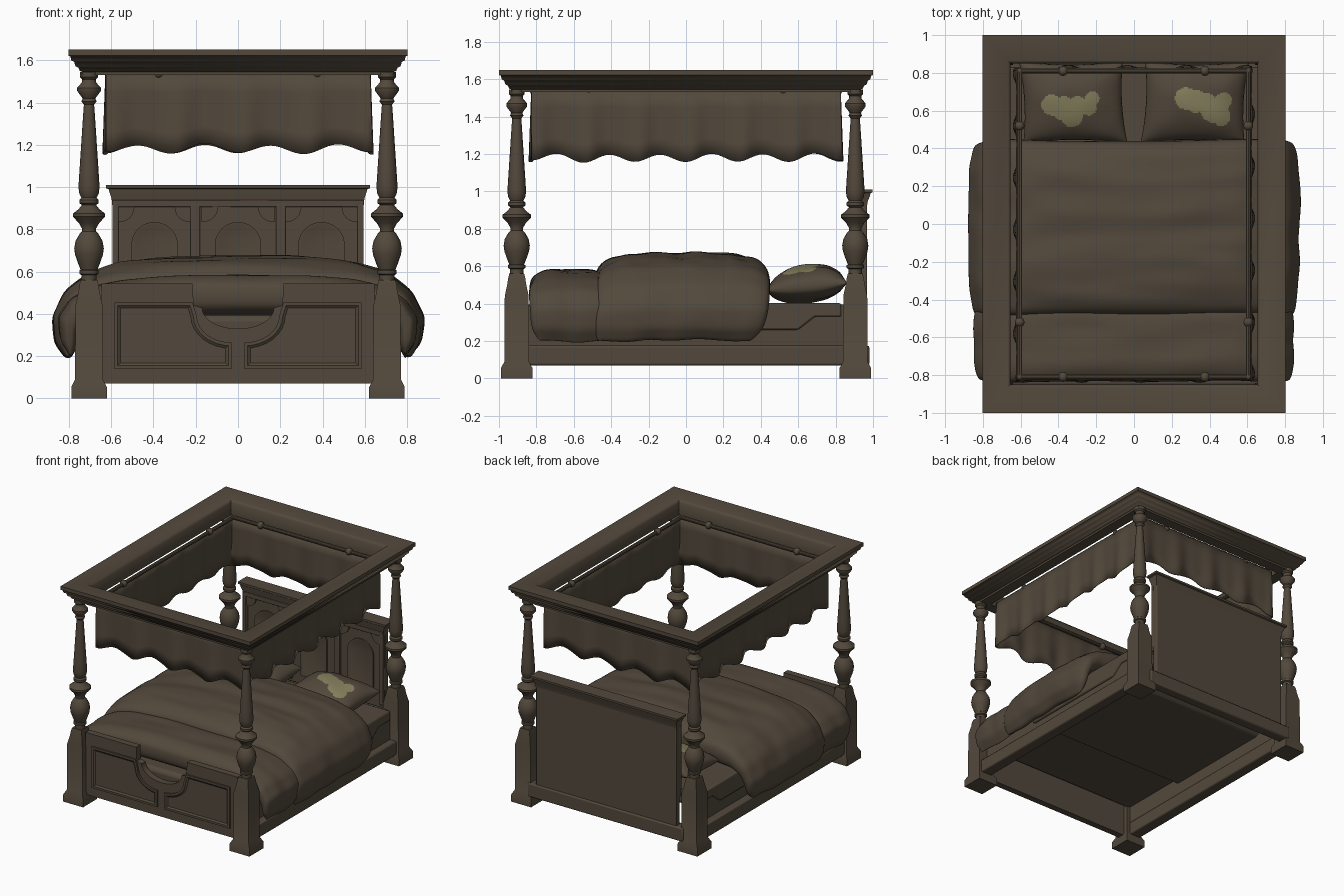
import bpy, bmesh, math
from mathutils import Vector, noise

if "Cube" in bpy.data.objects:
    bpy.data.objects.remove(bpy.data.objects["Cube"])

def material(name, rgb):
    m = bpy.data.materials.new(name)
    m.diffuse_color = (*rgb, 1)
    m.use_nodes = True
    m.node_tree.nodes["Principled BSDF"].inputs["Base Color"].default_value = m.diffuse_color
    return m

BROWN = material("dark brown", (0.086, 0.066, 0.045))
TAN = material("pale olive patch", (0.235, 0.215, 0.110))

def finish(name, bm, angle=35, bevel=0, subsurf=0):
    bmesh.ops.remove_doubles(bm, verts=bm.verts, dist=1e-5)
    bmesh.ops.recalc_face_normals(bm, faces=bm.faces)
    me = bpy.data.meshes.new(name)
    bm.to_mesh(me)
    bm.free()
    me.materials.append(BROWN)
    me.shade_smooth()
    me.set_sharp_from_angle(angle=math.radians(angle))
    ob = bpy.data.objects.new(name, me)
    bpy.context.collection.objects.link(ob)
    if bevel:
        b = ob.modifiers.new("bevel", 'BEVEL')
        b.width, b.segments = bevel, 2
    if subsurf:
        ob.modifiers.new("subsurf", 'SUBSURF').levels = subsurf
        ob.modifiers["subsurf"].render_levels = subsurf
    return ob

def loft(bm, rings, wrap=False, cap=True, closed=True):
    vs = [[bm.verts.new(p) for p in r] for r in rings]
    n = len(vs[0])
    for i in range(len(vs) if wrap else len(vs) - 1):
        a, b = vs[i], vs[(i + 1) % len(vs)]
        for j in range(n if closed else n - 1):
            k = (j + 1) % n
            bm.faces.new((a[j], a[k], b[k], b[j]))
    if cap and not wrap:
        bm.faces.new(vs[0])
        bm.faces.new(vs[-1])

def box(name, x0, x1, y0, y1, z0, z1, bevel=0.006):
    bm = bmesh.new()
    loft(bm, [[(x0, y0, z), (x1, y0, z), (x1, y1, z), (x0, y1, z)] for z in (z0, z1)])
    return finish(name, bm, bevel=bevel)

def plate(name, pts, y_front, depth, inset=0, sink=0):
    """Extruded outline in the xz plane, optionally with a sunken field."""
    bm = bmesh.new()
    back = [bm.verts.new((x, y_front + depth, z)) for x, z in pts]
    front = [bm.verts.new((x, y_front, z)) for x, z in pts]
    n = len(pts)
    bm.faces.new(back)
    f = bm.faces.new(front)
    for i in range(n):
        bm.faces.new((back[i], back[(i + 1) % n], front[(i + 1) % n], front[i]))
    bmesh.ops.recalc_face_normals(bm, faces=bm.faces)
    if inset:
        bmesh.ops.inset_region(bm, faces=[f], thickness=inset, use_even_offset=True)
        bmesh.ops.inset_region(bm, faces=[f], thickness=0.012, depth=-sink, use_even_offset=True)
    return finish(name, bm, angle=25)

def lathe(bm, cx, cy, prof, n, turn=0.0, grow=1.0):
    loft(bm, [[(cx + grow * r * math.cos(turn + math.tau * i / n),
                cy + grow * r * math.sin(turn + math.tau * i / n), z) for i in range(n)] for r, z in prof])

# Four posts: square foot below, turned column above
FOOT = [(.084, 0), (.084, .055), (.066, .09), (.064, .44), (.049, .51), (.047, .53), (.040, .56)]
TURN = [(.036, .55), (.036, .585), (.046, .59), (.046, .605), (.040, .61), (.052, .64), (.066, .68), (.070, .71),
        (.064, .745), (.044, .78), (.034, .79), (.034, .805), (.048, .83), (.076, .86), (.076, .875),
        (.050, .895), (.034, .915), (.046, .925), (.046, .94), (.036, .95), (.046, .97), (.050, 1.0),
        (.045, 1.08), (.026, 1.37), (.024, 1.39), (.036, 1.405), (.030, 1.42), (.056, 1.455), (.056, 1.47),
        (.034, 1.495), (.032, 1.51), (.042, 1.52), (.042, 1.545)]
for sx in (-1, 1):
    for sy in (-1, 1):
        bm = bmesh.new()
        lathe(bm, sx * .705, sy * .905, FOOT, 4, math.pi / 4, math.sqrt(2))
        lathe(bm, sx * .705, sy * .905, TURN, 16)
        finish("post", bm, angle=40)

# Canopy cornice: one moulding profile swept round four mitred corners
CORNICE = [(0, 1.65), (0, 1.622), (.010, 1.618), (.014, 1.60), (.028, 1.592), (.034, 1.572), (.048, 1.565),
           (.054, 1.55), (.066, 1.545), (.066, 1.53), (.150, 1.53), (.150, 1.625), (.135, 1.645)]
bm = bmesh.new()
loft(bm, [[(sx * (.803 - d), sy * (1 - d), z) for d, z in CORNICE]
          for sx, sy in ((-1, -1), (1, -1), (1, 1), (-1, 1))], wrap=True)
finish("canopy_frame", bm, angle=60)

# Curtain rods with round beads under the cornice
def rod(name, a, b, r):
    a, b = Vector(a), Vector(b)
    bm = bmesh.new()
    geo = bmesh.ops.create_cone(bm, cap_ends=True, segments=10, radius1=r, radius2=r, depth=(b - a).length)
    rot = (b - a).to_track_quat('Z', 'Y').to_matrix()
    for v in geo['verts']:
        v.co = rot @ v.co + (a + b) / 2
    return finish(name, bm)

def bead(name, x, y, r):
    bm = bmesh.new()
    for v in bmesh.ops.create_uvsphere(bm, u_segments=12, v_segments=8, radius=r)['verts']:
        v.co += Vector((x, y, RZ))
    return finish(name, bm)

RX, RY, RZ = .605, .81, 1.54
for s in (-1, 1):
    rod("side_rod", (s * RX, -RY, RZ), (s * RX, RY, RZ), .014)
    rod("end_rod", (-RX, s * RY, RZ), (RX, s * RY, RZ), .014)
    for t in (-1, 1):
        bead("side_bead", s * RX, t * .52, .026)
        bead("end_bead", s * .375, t * RY, .026)
        bead("corner_bead", s * RX, t * RY, .016)

# Valance cloth hanging all round from the rods
VX, VY = .625, .825
path = []
for p, q, nrm, waves, n in (((-VX, -VY), (VX, -VY), (0, -1), 4, 64), ((VX, -VY), (VX, VY), (1, 0), 6, 88),
                            ((VX, VY), (-VX, VY), (0, 1), 4, 64), ((-VX, VY), (-VX, -VY), (-1, 0), 6, 88)):
    for i in range(n):
        t = i / n
        path.append((p[0] + (q[0] - p[0]) * t, p[1] + (q[1] - p[1]) * t, nrm, t * waves * math.tau))
bm = bmesh.new()
rings = []
for x, y, nrm, ph in path:
    out = .010 * math.sin(ph + 1) + .004 * math.sin(2 * ph)
    wob = noise.noise((x * 3, y * 3, 0))
    low = 1.18 - .02 * math.cos(ph) + .015 * wob
    rings.append([(x + nrm[0] * out * (.2 + k), y + nrm[1] * out * (.2 + k), 1.54 + (low - 1.54) * k)
                  for k in (0, .25, .5, .75, 1)])
loft(bm, rings, wrap=True, closed=False)
ob = finish("valance", bm, angle=70)
ob.modifiers.new("thickness", 'SOLIDIFY').thickness = .006

# Bed frame rails, open underneath up to the mattress
for s in (-1, 1):
    x0, x1 = sorted((s * .665, s * .755))
    box("side_rail", x0, x1, -.86, .86, .07, .175, .01)
    x0, x1 = sorted((s * .665, s * .70))
    box("mattress_side", x0, x1, -.87, .88, .165, .38, .01)
box("head_rail", -.66, .66, .90, .98, .07, .175, .01)
box("mattress", -.70, .70, -.87, .88, .30, .395, .03)

# Tucked sheet with a slanted lower edge
SHEET = [(-.3, .26), (.6, .26), (.69, .33), (.83, .33), (.83, .402), (-.3, .402)]
bm = bmesh.new()
loft(bm, [[(x, y, z) for y, z in SHEET] for x in (-.714, .714)])
finish("sheet", bm, bevel=.01)

# Headboard: board, cornice, stiles and arched panels
box("headboard", -.595, .595, .925, .968, .10, .94)
bm = bmesh.new()
loft(bm, [[(-w, .945 - a, z), (w, .945 - a, z), (w, .965 + c, z), (-w, .965 + c, z)]
          for w, a, c, z in ((.595, .035, .002, .915), (.598, .038, .006, .945), (.608, .046, .018, .975),
                             (.612, .048, .022, .99), (.625, .055, .033, .995), (.625, .055, .033, 1.01))])
finish("headboard_cornice", bm, angle=20)
for x0, x1 in ((-.595, -.565), (-.225, -.18), (.18, .225), (.565, .595)):
    box("headboard_stile", x0, x1, .903, .93, .38, .92, .005)
box("headboard_top_rail", -.595, .595, .904, .93, .905, .94, .004)
for cx in (-.395, 0, .395):
    arch = [(cx + .11 * math.cos(math.pi * i / 20), .725 + .11 * math.sin(math.pi * i / 20)) for i in range(21)]
    plate("arched_panel", [(cx - .11, .42), (cx + .11, .42)] + arch, .914, .02, .012, .005)
    # small corner brackets at the top of each panel
    for s in (-1, 1):
        curve = [(cx + s * (.165 - .07 * math.sin(a)), .835 + .07 * (1 - math.cos(a)))
                 for a in [math.pi / 2 * i / 6 for i in range(7)]]
        plate("panel_bracket", [(cx + s * .172, .835)] + curve + [(cx + s * .172, .908)], .912, .02)

# Footboard with scooped top and two sunken panels
scoop = [(.17 * math.cos(a), .43 - .10 * math.sin(a)) for a in [math.pi * i / 24 for i in range(25)]]
plate("footboard", [(-.645, .07), (.645, .07), (.645, .545), (.215, .545), (.21, .44)] + scoop
      + [(-.21, .44), (-.215, .545), (-.645, .545)], -.925, .05)
edge = [(.03 + .165 * math.sin(a), .265 + .125 * (1 - math.cos(a))) for a in [math.pi / 2 * i / 8 for i in range(9)]]
for s in (-1, 1):
    pts = [(.585, .14), (.03, .14)] + edge + [(.215, .455), (.585, .455)]
    plate("footboard_panel", [(s * x, z) for x, z in pts], -.938, .02, .016, .009)

# Puffy covers: thick cross-section lofted along y, with rounded ends and creases
OUTER = [(0, .675), (.3, .668), (.55, .645), (.70, .60), (.82, .51), (.88, .38), (.87, .27), (.82, .20)]
INNER = [(0, .39), (.3, .39), (.55, .39), (.69, .39), (.735, .36), (.755, .30), (.76, .25), (.79, .20)]
def sample(tab, u):
    f = min(abs(u), 1) * (len(tab) - 1)
    i = min(int(f), len(tab) - 2)
    p = Vector(tab[i]).lerp(Vector(tab[i + 1]), f - i)
    return Vector((math.copysign(p.x, u), p.y))

def cover(name, y0, y1, kz, kx, pull0, pull1, seed):
    bm = bmesh.new()
    rings, rows, cols = [], 44, 48
    for r in range(rows + 1):
        t = -math.cos(math.pi * r / rows) * .6 + (2 * r / rows - 1) * .4
        e = max(1 - abs(t) ** 4, 0) ** .4
        top, under = [], []
        for c in range(cols + 1):
            u = 2 * c / cols - 1
            o, i = sample(OUTER, u), sample(INNER, u)
            o.x *= kx
            o.y = .39 + (o.y - .39) * kz if o.y > .39 else o.y
            y = (y0 + y1) / 2 + t * (y1 - y0) / 2 * (1 - (pull0 if t < 0 else pull1) * abs(u) ** 6)
            y += .02 * noise.noise((u * 3, seed, t)) * abs(t)
            side = max(0, abs(u) - .5) * 2
            crease = noise.noise((o.x * 2.2 + seed, y * 9, o.y * 3))
            swell = 1 + (.12 + .10 * side) * crease + .05 * noise.noise((u * 9, y * 8, seed))
            if abs(u) > .95:
                swell = 1
            m = i.lerp(o, .5)
            a, b = m + (o - m) * e * swell, m + (i - m) * e
            hem = .015 * noise.noise((u, y * 6, seed)) * side
            top.append((a.x, y, a.y + hem))
            under.append((b.x, y, b.y + hem))
        rings.append(top + under[::-1])
    loft(bm, rings, cap=False)
    return finish(name, bm, angle=180, subsurf=1)

cover("duvet", -.485, .445, 1, 1, .02, .22, 1.7)
cover("foot_blanket", -.835, -.40, .68, .965, .22, .05, 5.2)

# Pillows with an irregular pale patch on top
SPOTS = {-1: [(-.435, .63, .055), (-.37, .61, .065), (-.33, .57, .058), (-.30, .62, .055), (-.24, .62, .045),
              (-.22, .665, .038)],
         1: [(.275, .665, .058), (.33, .65, .06), (.38, .64, .055), (.42, .60, .065), (.46, .57, .05),
             (.475, .655, .042), (.455, .63, .05)]}
for s in (-1, 1):
    bm = bmesh.new()
    nu, nv, rings = 80, 60, []
    for a in range(nu + 1):
        u = -math.cos(math.pi * a / nu) * .4 + (2 * a / nu - 1) * .6
        top, under = [], []
        for b in range(nv + 1):
            v = -math.cos(math.pi * b / nv) * .4 + (2 * b / nv - 1) * .6
            x = s * .322 + .275 * u * (1 - .06 * (1 - v * v)) + s * .012 * v
            y = .645 + .215 * v * (1 - .07 * (1 - u * u))
            h = (max(1 - u * u, 0) * max(1 - v * v, 0)) ** .45
            h *= 1 + .12 * noise.noise((x * 6, y * 6, s))
            z = .49 + .02 * v
            top.append((x, y, z + .115 * h))
            under.append((x, y, z - .085 * h))
        rings.append(top + under[::-1])
    loft(bm, rings, cap=False)
    ob = finish("pillow", bm, angle=70)
    ob.data.materials.append(TAN)
    for f in ob.data.polygons:
        c = f.center
        if c.z > .5 and any(math.hypot(c.x - px, c.y - py) < r for px, py, r in SPOTS[s]):
            f.material_index = 1
